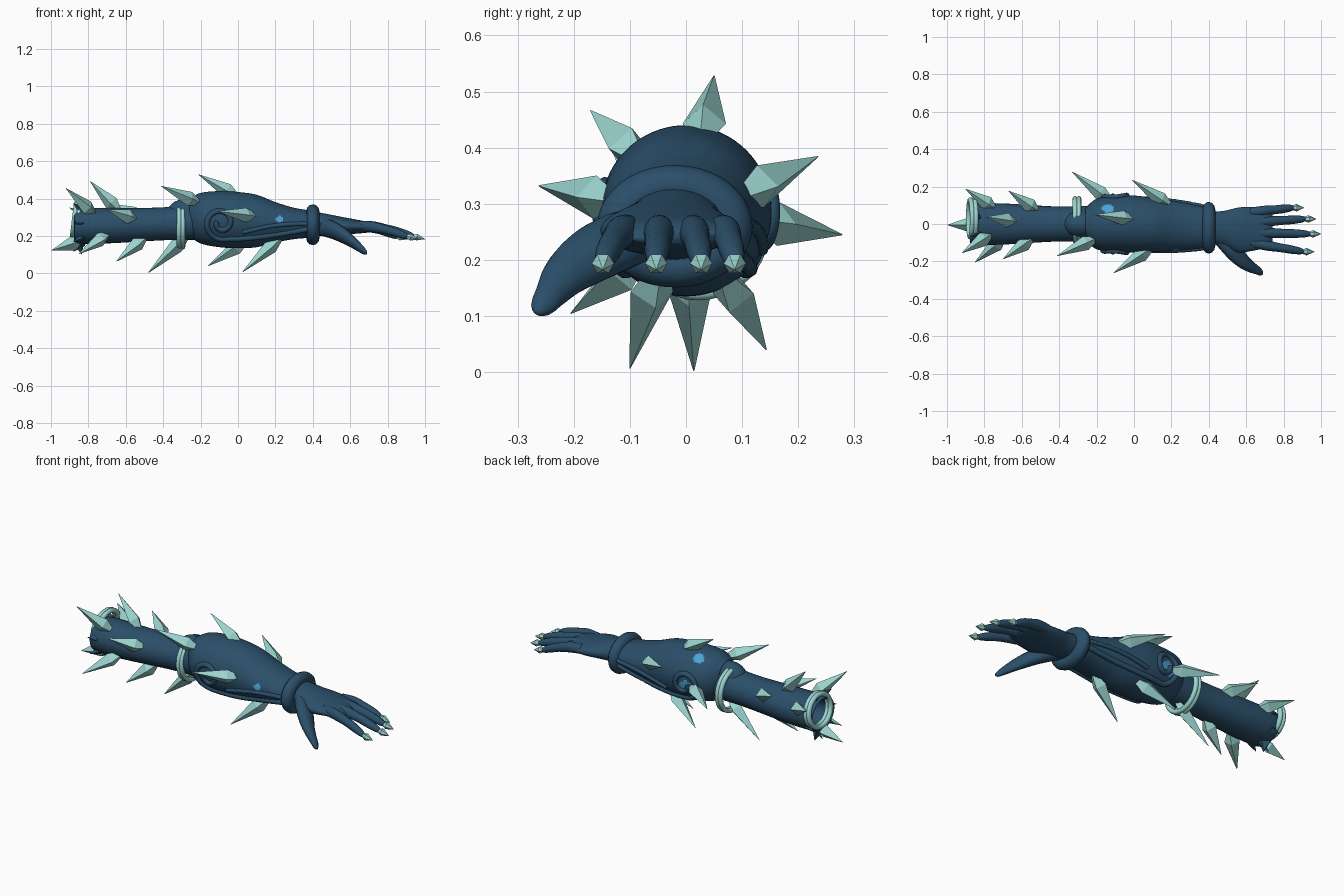
import bpy, bmesh, math
from mathutils import Vector

cube = bpy.data.objects.get("Cube")
if cube:
    bpy.data.objects.remove(cube, do_unlink=True)


def make_material(name, colour):
    material = bpy.data.materials.new(name)
    material.use_nodes = True
    material.diffuse_color = (*colour, 1)
    shader = material.node_tree.nodes["Principled BSDF"]
    shader.inputs["Base Color"].default_value = (*colour, 1)
    shader.inputs["Roughness"].default_value = 0.7
    return material


skin = make_material("dark blue skin", (0.024, 0.078, 0.143))
bone = make_material("pale teal bone", (0.33, 0.66, 0.63))
glow = make_material("bright blue patch", (0.07, 0.36, 0.65))


def finish(name, bm, material, smooth):
    bmesh.ops.recalc_face_normals(bm, faces=bm.faces)
    mesh = bpy.data.meshes.new(name)
    bm.to_mesh(mesh)
    bm.free()
    mesh.materials.append(material)
    for polygon in mesh.polygons:
        polygon.use_smooth = smooth
    obj = bpy.data.objects.new(name, mesh)
    bpy.context.collection.objects.link(obj)
    return obj


def skin_rings(bm, rings):
    loops = [[bm.verts.new(point) for point in ring] for ring in rings]
    for a, b in zip(loops, loops[1:]):
        for i in range(len(a)):
            j = (i + 1) % len(a)
            bm.faces.new((a[i], a[j], b[j], b[i]))
    bm.faces.new(loops[0])
    bm.faces.new(loops[-1])


def refine(stations, steps):
    """Catmull-Rom sampling of (x, y, z, half width, half height)."""
    rows = [Vector(s) for s in stations]
    result = []
    for i in range(len(rows) - 1):
        p, q = rows[i], rows[i + 1]
        before, after = rows[max(i - 1, 0)], rows[min(i + 2, len(rows) - 1)]
        for k in range(steps):
            t = k / steps
            result.append(0.5 * (2 * p + (q - before) * t
                                 + (2 * before - 5 * p + 4 * q - after) * t * t
                                 + (3 * p - before - 3 * q + after) * t ** 3))
    return result + [rows[-1]]


def ellipse(station, sides):
    x, y, z, wide, high = station
    turns = [math.tau * i / sides for i in range(sides)]
    return [(x, y + wide * math.cos(a), z + high * math.sin(a)) for a in turns]


def loft(name, stations, sides=32, steps=4):
    bm = bmesh.new()
    skin_rings(bm, [ellipse(s, sides) for s in refine(stations, steps)])
    return finish(name, bm, skin, True)


def spike(name, base, tip, radius, material=bone, sides=4, belly=0.24):
    base, tip = Vector(base), Vector(tip)
    axis = tip - base
    turn = axis.to_track_quat("Z", "Y")
    rings = []
    for t, scale in ((0, 0.45), (belly, 1), (1, 0.03)):
        turns = [math.tau * i / sides for i in range(sides)]
        rings.append([base + axis * t + turn @ Vector((math.cos(a), math.sin(a), 0))
                      * radius * scale for a in turns])
    bm = bmesh.new()
    skin_rings(bm, rings)
    return finish(name, bm, material, False)


def ring(name, centre, major, minor, material, stretch=1, tilt=0):
    bpy.ops.mesh.primitive_torus_add(
        location=centre, rotation=(0, math.pi / 2 + tilt, 0), major_radius=major,
        minor_radius=minor, major_segments=40, minor_segments=12)
    obj = bpy.context.object
    obj.name = name
    obj.scale.y = stretch
    obj.data.materials.append(material)
    bpy.ops.object.shade_smooth()


# Arm: hollow upper part, swollen forearm
upper = [(-0.86, 0, 0.255, 0.108, 0.095), (-0.7, 0, 0.255, 0.11, 0.095),
         (-0.4, 0, 0.265, 0.093, 0.088), (-0.2, 0, 0.28, 0.1, 0.1)]
lower = [(-0.26, 0, 0.3, 0.085, 0.1), (-0.2, 0, 0.295, 0.135, 0.135),
         (-0.1, 0, 0.29, 0.15, 0.15), (0, 0, 0.285, 0.152, 0.15),
         (0.1, -0.005, 0.28, 0.145, 0.14), (0.2, -0.01, 0.273, 0.135, 0.108),
         (0.3, -0.015, 0.267, 0.122, 0.084), (0.41, -0.02, 0.262, 0.105, 0.07)]
hollow = [(-0.76, 0, 0.255, 0.07, 0.06), (-0.86, 0, 0.255, 0.09, 0.078)]
loft("upper_arm", hollow + upper)
forearm = loft("forearm", lower, 80, 10)


def section(x):
    return min(refine(upper if x < -0.26 else lower, 8), key=lambda s: abs(s[0] - x))


# Bright blotches on the forearm skin
forearm.data.materials.append(glow)
blotches = [(Vector((-0.14, 0.085, 0.415)), 0.031), (Vector((0.22, -0.143, 0.292)), 0.018),
            (Vector((-0.1, 0.15, 0.255)), 0.042)]
for face in forearm.data.polygons:
    face.material_index = int(any((face.center - c).length < r for c, r in blotches))

# Elbow cap
bpy.ops.mesh.primitive_uv_sphere_add(segments=32, ring_count=16, location=(-0.28, 0, 0.31))
elbow = bpy.context.object
elbow.name = "elbow_cap"
elbow.scale = (0.105, 0.075, 0.088)
elbow.data.materials.append(skin)
bpy.ops.object.shade_smooth()


# Raised scroll and cords on both sides of the forearm
def cord(name, path, side, thickness):
    curve = bpy.data.curves.new(name, "CURVE")
    curve.dimensions = "3D"
    curve.bevel_depth = thickness
    curve.bevel_resolution = 3
    curve.use_fill_caps = True
    spline = curve.splines.new("POLY")
    spline.points.add(len(path) - 1)
    for point, (x, z) in zip(spline.points, path):
        s = section(x)
        drop = min(abs((z - s[2]) / s[4]), 0.95)
        point.co = (x, s[1] + side * s[3] * math.sqrt(1 - drop * drop), z, 1)
    spline.use_smooth = True
    curve.materials.append(skin)
    bpy.context.collection.objects.link(bpy.data.objects.new(name, curve))


for label, side in (("front", -1), ("back", 1)):
    scroll = []
    for i in range(49):
        t = i / 48
        a, r = -math.pi / 2 - t * 2.6 * math.pi, 0.088 * (1 - 0.75 * t)
        scroll.append((-0.09 + r * math.cos(a), 0.27 + r * math.sin(a)))
    tail = [(0.37 - 0.46 * t, 0.235 - 0.053 * math.sin(t * math.pi / 2))
            for t in (i / 24 for i in range(24))]
    cord(label + "_scroll", tail + scroll, side, 0.015)
    upper_cord = [(x, z + 0.03 + 0.02 * math.sin(i / 6)) for i, (x, z) in enumerate(tail[:19])]
    cord(label + "_cord", upper_cord, side, 0.012)

# Bangles, shoulder ring and wrist cuff
for i, x in enumerate((-0.315, -0.295)):
    ring(f"elbow_bangle_{i}", (x, 0.022, 0.255), 0.114, 0.013, bone)
for i, x in enumerate((-0.875, -0.855)):
    ring(f"shoulder_bangle_{i}", (x, 0.03, 0.288), 0.088, 0.013, bone, 1.12, 0.12)
ring("wrist_cuff", (0.4, -0.02, 0.26), 0.074, 0.035, skin, 1.27)

# Spikes lean back from their tips to the arm surface
tips = [(-0.21, 0.05, 0.528), (-0.11, -0.262, 0.332), (-0.41, -0.17, 0.466),
        (-0.01, 0.235, 0.384), (-0.33, 0.278, 0.245), (-0.16, 0.143, 0.04),
        (-0.48, 0.014, 0.003), (0.024, -0.1, 0.007), (-0.92, -0.155, 0.455),
        (-0.79, 0.038, 0.492), (-0.7, -0.187, 0.342), (-0.65, -0.09, 0.064),
        (-0.67, 0.176, 0.37), (-0.9, 0.187, 0.35), (-0.85, -0.205, 0.105),
        (-0.997, -0.005, 0.123)]
for i, tip in enumerate(tips):
    x = tip[0] + (0.15 if tip[0] < -0.5 else 0.2)
    s = section(x)
    a = math.atan2(tip[2] - s[2], tip[1] - s[1])
    root = (x, s[1] + 0.88 * s[3] * math.cos(a), s[2] + 0.88 * s[4] * math.sin(a))
    spike(f"arm_spike_{i}", root, tip, 0.039)

# Torn shards around the open shoulder end, with one long flap below
for i in range(7):
    a = math.tau * i / 7 + 0.3
    y, z = math.cos(a), math.sin(a)
    reach = 0.115 + 0.012 * (i % 3)
    spike(f"shoulder_shard_{i}", (-0.82, 0.09 * y, 0.255 + 0.08 * z),
          (-0.88, reach * y, 0.255 + reach * z), 0.022, skin)
spike("shoulder_flap", (-0.86, 0.01, 0.2), (-0.835, 0.02, 0.1), 0.035, skin)

# Hand: palm, thumb, four fingers with claws
loft("palm", [(0.4, -0.02, 0.265, 0.085, 0.066), (0.48, -0.025, 0.26, 0.095, 0.057),
              (0.56, -0.032, 0.254, 0.12, 0.047), (0.63, -0.026, 0.25, 0.118, 0.038),
              (0.71, -0.02, 0.246, 0.107, 0.026), (0.74, -0.02, 0.242, 0.09, 0.012)])
loft("thumb", [(0.43, -0.065, 0.25, 0.035, 0.045), (0.5, -0.115, 0.235, 0.065, 0.05),
               (0.56, -0.17, 0.205, 0.06, 0.045), (0.61, -0.214, 0.172, 0.042, 0.037),
               (0.65, -0.24, 0.14, 0.028, 0.028), (0.675, -0.254, 0.12, 0.022, 0.02),
               (0.69, -0.262, 0.11, 0.008, 0.008)], 16)
fingers = (("little", 0.062, 0.087, 0.91), ("ring", 0.008, 0.027, 0.975),
           ("middle", -0.046, -0.053, 1), ("index", -0.1, -0.148, 0.965))
for label, root_y, tip_y, reach in fingers:
    start, stop = 0.62, reach - 0.055
    rows = []
    for t, z, size in ((0, 0.254, 0.026), (0.3, 0.25, 0.029), (0.55, 0.236, 0.025),
                       (0.75, 0.22, 0.024), (0.92, 0.204, 0.019), (1, 0.197, 0.01)):
        rows.append((start + (stop - start) * t, root_y + (tip_y - root_y) * t,
                     z, size * 0.95, size))
    loft(label + "_finger", rows, 16)
    spike(label + "_claw", (stop - 0.015, tip_y, 0.2), (reach, tip_y, 0.183),
          0.02, bone, 6, 0.4)
